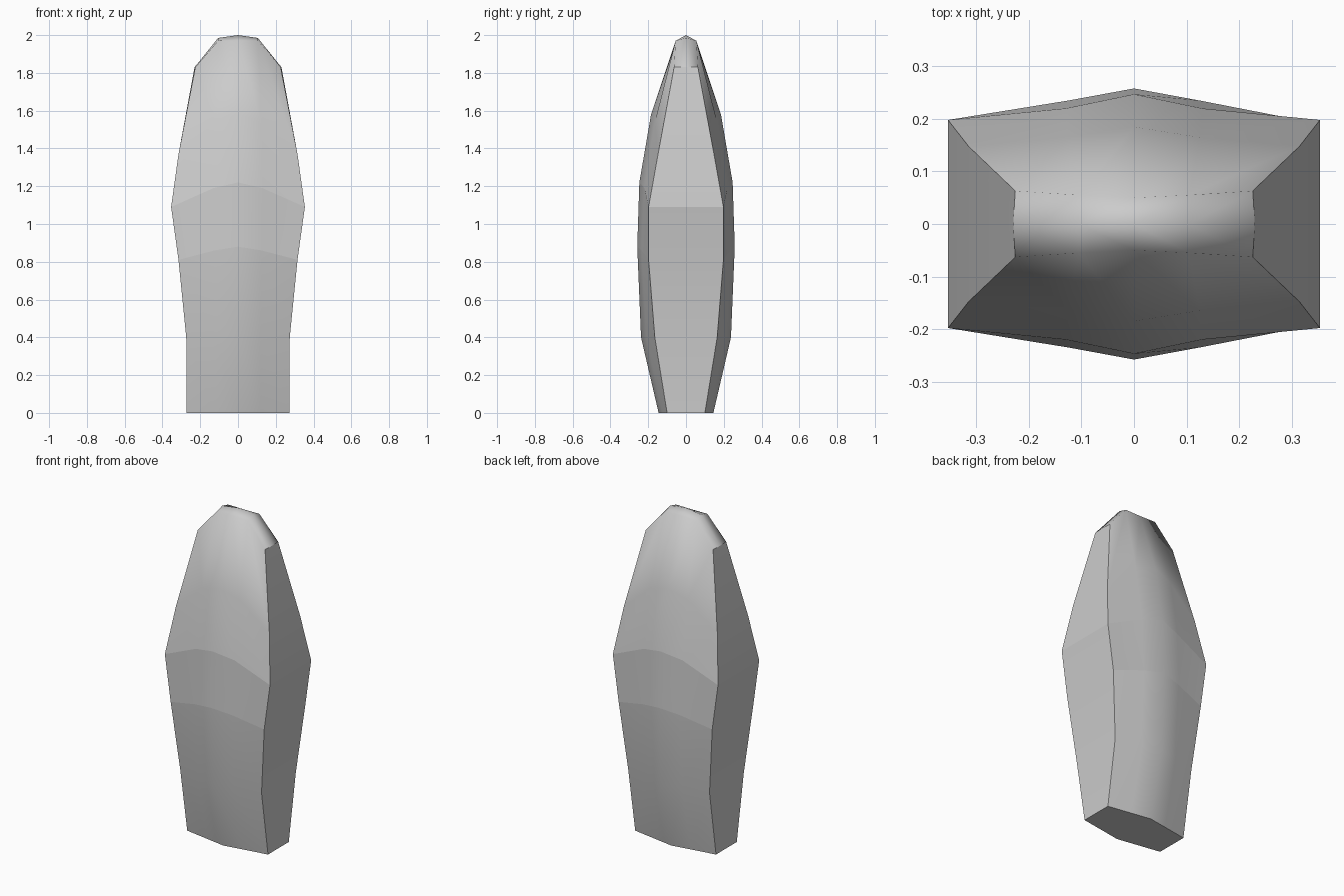
import bpy
import bmesh

cube = bpy.data.objects.get("Cube")
if cube:
    bpy.data.objects.remove(cube, do_unlink=True)

grey = bpy.data.materials.new("plain_grey")
grey.use_nodes = True
GREY = (0.6, 0.6, 0.6, 1)
grey.diffuse_color = GREY
grey.node_tree.nodes["Principled BSDF"].inputs["Base Color"].default_value = GREY

# Quarter profile of each ring: outer corner, shoulder and centre, as (x, y, z)
RINGS = [
    [(0.272, 0.10, 0), (0.12, 0.125, 0), (0, 0.145, 0)],
    [(0.274, 0.165, 0.40), (0.12, 0.21, 0.40), (0, 0.238, 0.40)],
    [(0.315, 0.198, 0.81), (0.125, 0.235, 0.86), (0, 0.258, 0.88)],
    [(0.354, 0.198, 1.09), (0.13, 0.22, 1.19), (0, 0.247, 1.22)],
    [(0.315, 0.148, 1.37), (0.125, 0.165, 1.54), (0, 0.185, 1.58)],
    [(0.226, 0.063, 1.83), (0.105, 0.055, 1.97), (0, 0.05, 1.972)],
]
CREASED_RINGS = (2, 3)
RIDGE = [(0.23, 0, 1.83), (0.105, 0, 1.985), (0, 0, 2.0)]

bm = bmesh.new()


def full_row(half, side=1):
    """Mirror a half row across x and place it on the front or back."""
    points = half + [(-x, y, z) for x, y, z in reversed(half[:-1])]
    return [bm.verts.new((x, y * side, z)) for x, y, z in points]


def bridge(a, b):
    for i in range(len(a) - 1):
        bm.faces.new((a[i], a[i + 1], b[i + 1], b[i]))


front = [full_row(r, -1) for r in RINGS]
back = [full_row(r, 1) for r in RINGS]
ridge = full_row(RIDGE)

# Broad front and back faces, closed by the rounded top strip
for rows in (front, back):
    for low, high in zip(rows, rows[1:] + [ridge]):
        bridge(low, high)

# Narrow flat sides
for end in (0, -1):
    for k in range(len(RINGS) - 1):
        top = [back[k + 1][end], front[k + 1][end]]
        if k == len(RINGS) - 2:
            top.insert(1, ridge[end])
        bm.faces.new([front[k][end], back[k][end]] + top)

# Flat base
bm.faces.new(front[0] + back[0][::-1])
bmesh.ops.recalc_face_normals(bm, faces=bm.faces[:])


def sharpen(a, b):
    edge = bm.edges.get((a, b))
    if edge:
        edge.smooth = False


# Smooth surfaces with hard side borders, base rim and waist creases
for face in bm.faces:
    face.smooth = True
for rows in (front, back):
    for end in (0, -1):
        for low, high in zip(rows, rows[1:]):
            sharpen(low[end], high[end])
        sharpen(rows[-1][end], ridge[end])
    for k in (0,) + CREASED_RINGS:
        for a, b in zip(rows[k], rows[k][1:]):
            sharpen(a, b)
for end in (0, -1):
    for k in (0, 3):
        sharpen(front[k][end], back[k][end])

mesh = bpy.data.meshes.new("tapered_block")
bm.to_mesh(mesh)
bm.free()
mesh.materials.append(grey)
block = bpy.data.objects.new("tapered_block", mesh)
bpy.context.scene.collection.objects.link(block)
